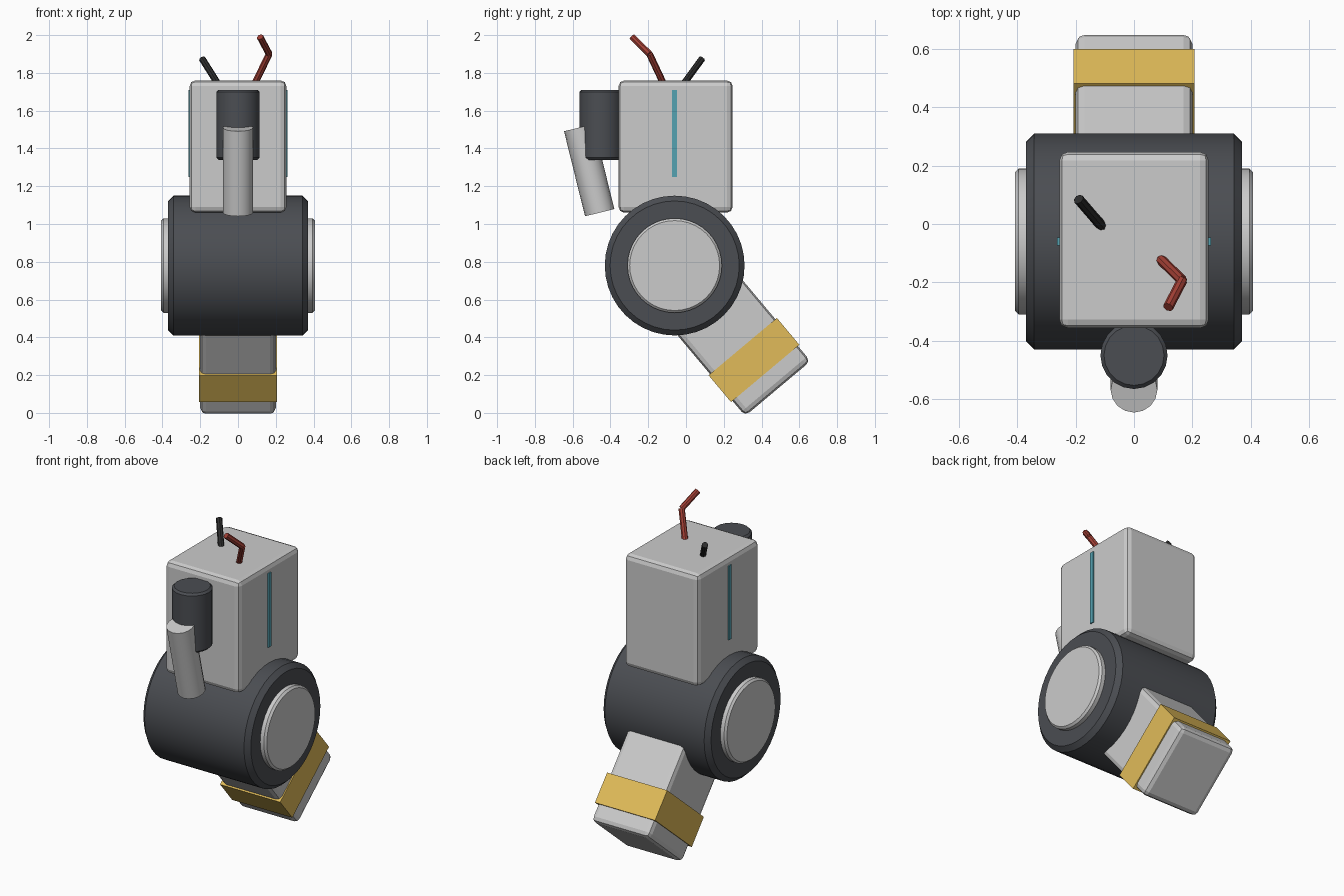
import bpy, math
from mathutils import Vector

if "Cube" in bpy.data.objects:
    bpy.data.objects.remove(bpy.data.objects["Cube"])


def material(name, rgb):
    m = bpy.data.materials.new(name)
    m.diffuse_color = (*rgb, 1)
    m.use_nodes = True
    m.node_tree.nodes["Principled BSDF"].inputs["Base Color"].default_value = m.diffuse_color
    return m


DARK = material("charcoal", (0.07, 0.075, 0.085))
BLACK = material("black", (0.025, 0.025, 0.025))
RED = material("red", (0.36, 0.05, 0.035))
YELLOW = material("yellow", (0.75, 0.5, 0.1))
TEAL = material("teal", (0.09, 0.36, 0.44))


def finish(ob, name, mat, bevel, segments):
    ob.name = name
    if mat:
        ob.data.materials.append(mat)
    if bevel:
        b = ob.modifiers.new("edge", 'BEVEL')
        b.width = bevel
        b.segments = segments
        b.limit_method = 'ANGLE'
        b.angle_limit = math.radians(40)
    return ob


def box(name, centre, size, mat=None, bevel=0, tilt=0):
    bpy.ops.mesh.primitive_cube_add(size=1, location=centre)
    ob = bpy.context.object
    ob.scale = size
    bpy.ops.object.transform_apply(location=False, rotation=False, scale=True)
    ob.rotation_euler.x = tilt
    return finish(ob, name, mat, bevel, 2)


def rod(name, a, b, radius, mat=None, sides=16, bevel=0):
    a, b = Vector(a), Vector(b)
    bpy.ops.mesh.primitive_cylinder_add(vertices=sides, radius=radius,
                                        depth=(b - a).length, location=(a + b) / 2)
    ob = bpy.context.object
    ob.rotation_euler = (b - a).to_track_quat('Z', 'Y').to_euler()
    bpy.ops.object.shade_smooth_by_angle(angle=math.radians(30))
    return finish(ob, name, mat, bevel, 1)


# central drum and its side caps
CY, CZ = -0.06, 0.78
rod("drum", (-0.37, CY, CZ), (0.37, CY, CZ), 0.37, DARK, 40, 0.028)
for side, label in ((-1, "left"), (1, "right")):
    rod(label + "_cap", (side * 0.35, CY, CZ), (side * 0.407, CY, CZ), 0.25, None, 40, 0.012)
    # teal side strips on the upper housing
    box(label + "_strip", (side * 0.253, -0.06, 1.48), (0.02, 0.026, 0.46), TEAL)

# upper housing
box("upper_housing", (0, -0.055, 1.41), (0.512, 0.604, 0.70), None, 0.03)

# tilted lower arm with a yellow band
TILT = math.radians(40)


def along(d):
    return (0, CY + d * math.sin(TILT), CZ - d * math.cos(TILT))


box("lower_arm", along(0.55), (0.40, 0.452, 0.60), None, 0.03, TILT)
box("arm_band", along(0.653), (0.414, 0.472, 0.185), YELLOW, 0, TILT)

# front canister and leaning pipe
rod("front_canister", (0, -0.45, 1.34), (0, -0.45, 1.71), 0.115, DARK, 20, 0.012)
rod("leaning_pipe", (0, -0.457, 1.06), (0, -0.568, 1.51), 0.08, None, 16)

# loose cables on top
rod("black_cable", (-0.108, -0.01, 1.745), (-0.19, 0.085, 1.875), 0.018, BLACK, 8)
kink = (0.165, -0.193, 1.9)
rod("red_cable_lower", (0.09, -0.12, 1.745), kink, 0.018, RED, 8)
rod("red_cable_upper", kink, (0.117, -0.285, 1.99), 0.018, RED, 8)
